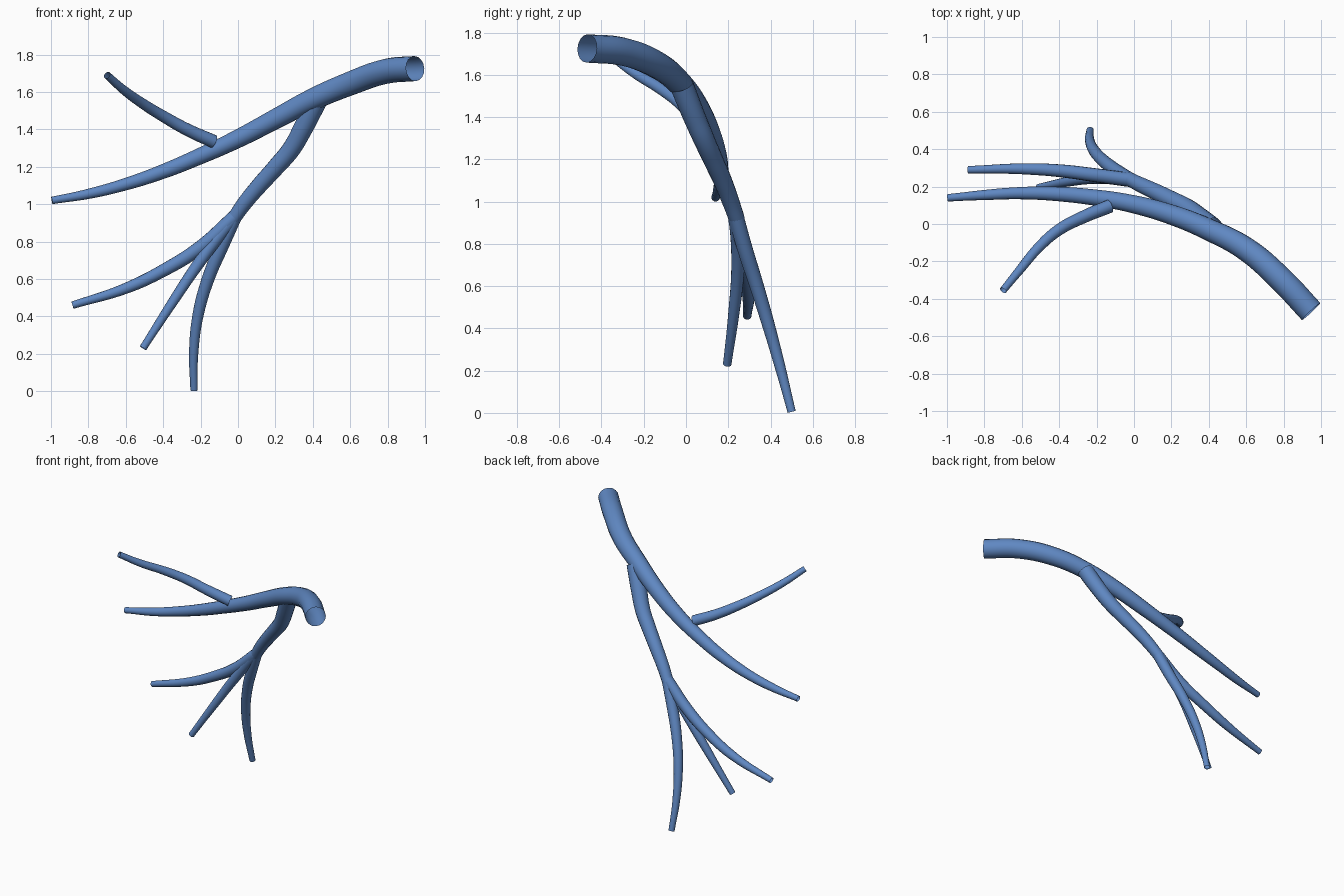
import bpy

blue = bpy.data.materials.new("vessel blue")
blue.diffuse_color = (0.115, 0.245, 0.54, 1)


def tube(name, points):
    """Smooth open tube through (x, y, z, radius) points."""
    curve = bpy.data.curves.new(name, 'CURVE')
    curve.dimensions = '3D'
    curve.bevel_depth = 1.0
    curve.bevel_resolution = 6
    curve.resolution_u = 8
    curve.use_fill_caps = False
    spline = curve.splines.new('BEZIER')
    spline.radius_interpolation = 'CARDINAL'
    spline.bezier_points.add(len(points) - 1)
    for bp, (x, y, z, r) in zip(spline.bezier_points, points):
        bp.co = (x, y, z)
        bp.radius = r
        bp.handle_left_type = bp.handle_right_type = 'AUTO'
    curve.materials.append(blue)
    obj = bpy.data.objects.new(name, curve)
    bpy.context.collection.objects.link(obj)
    bpy.ops.object.select_all(action='DESELECT')
    obj.select_set(True)
    bpy.context.view_layer.objects.active = obj
    bpy.ops.object.convert(target='MESH')
    bpy.ops.object.shade_smooth_by_angle()


# Main vessel, wide open end to thin tip
tube("trunk", [
    (0.947, -0.468, 1.725, .067), (0.79, -0.30, 1.71, .067), (0.60, -0.135, 1.645, .064),
    (0.40, -0.03, 1.56, .059), (0.20, 0.05, 1.455, .054), (0.0, 0.105, 1.35, .049),
    (-0.20, 0.14, 1.258, .044), (-0.40, 0.16, 1.175, .039), (-0.60, 0.165, 1.107, .033),
    (-0.80, 0.155, 1.055, .027), (-0.995, 0.14, 1.02, .020)])

# Upper side branch reaching forward
tube("upper_branch", [
    (-0.13, 0.095, 1.335, .036), (-0.265, 0.04, 1.395, .034), (-0.40, -0.03, 1.47, .031),
    (-0.505, -0.12, 1.535, .028), (-0.61, -0.245, 1.61, .024), (-0.70, -0.355, 1.69, .020)])

# Lower branch leaving the trunk
tube("lower_branch", [
    (0.42, -0.02, 1.55, .056), (0.345, 0.04, 1.40, .053), (0.285, 0.085, 1.295, .050),
    (0.20, 0.13, 1.195, .047), (0.11, 0.175, 1.095, .044), (0.035, 0.21, 1.005, .041),
    (-0.025, 0.24, 0.92, .038)])

# Three twigs fanning out from the end of the lower branch
tube("left_twig", [
    (-0.015, 0.235, 0.935, .038), (-0.20, 0.26, 0.77, .037), (-0.40, 0.285, 0.645, .034),
    (-0.60, 0.295, 0.55, .029), (-0.885, 0.29, 0.46, .020)])
tube("middle_twig", [
    (-0.015, 0.235, 0.935, .036), (-0.11, 0.245, 0.82, .034), (-0.22, 0.245, 0.67, .031),
    (-0.36, 0.225, 0.46, .026), (-0.508, 0.195, 0.23, .020)])
tube("right_twig", [
    (-0.015, 0.235, 0.935, .037), (-0.08, 0.275, 0.79, .037), (-0.16, 0.335, 0.60, .034),
    (-0.215, 0.395, 0.40, .030), (-0.237, 0.45, 0.20, .025), (-0.235, 0.50, 0.005, .020)])
